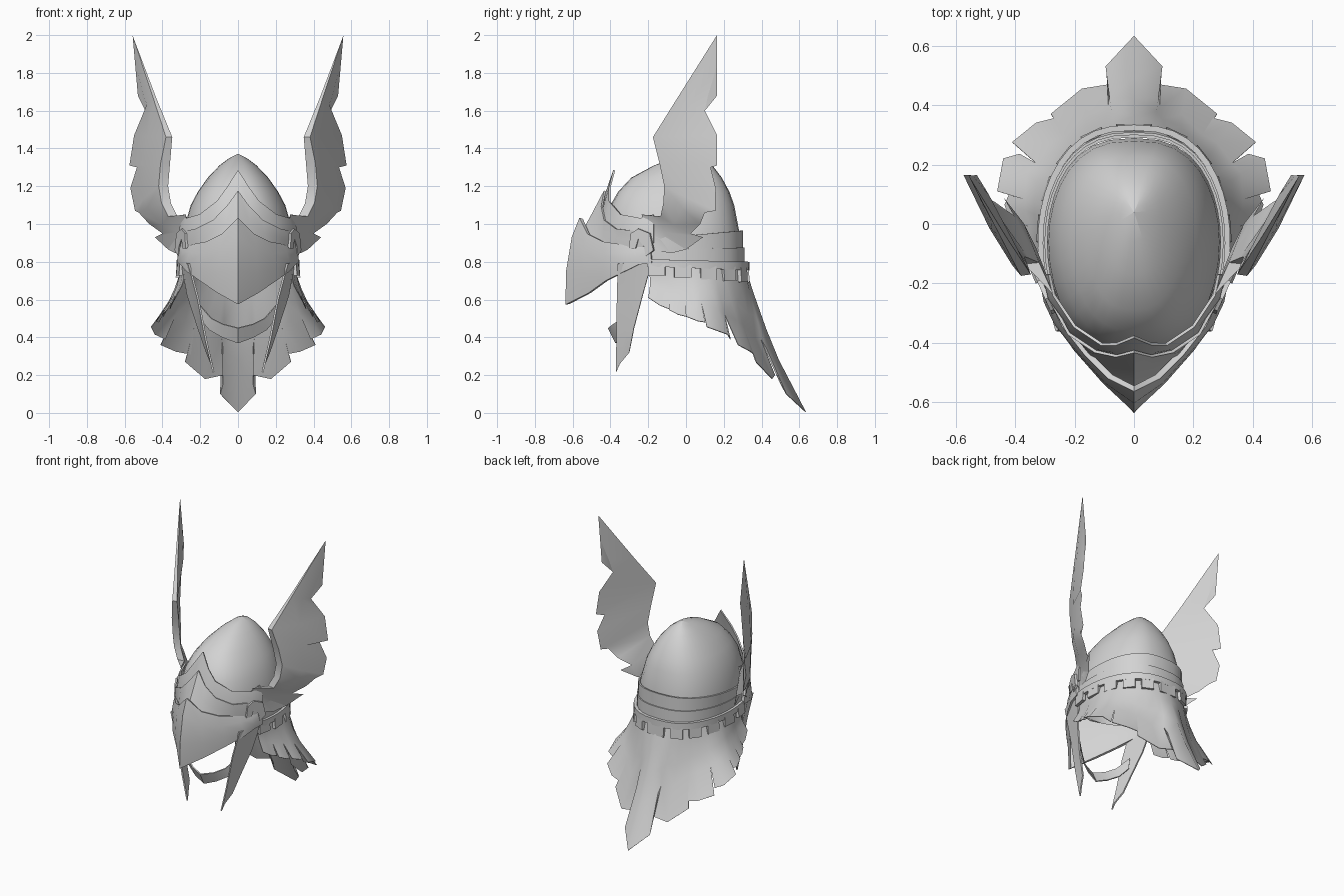
import bpy, math
from math import sin, cos, pi

if "Cube" in bpy.data.objects:
    bpy.data.objects.remove(bpy.data.objects["Cube"])

steel = bpy.data.materials.new("grey steel")
steel.diffuse_color = (0.65, 0.65, 0.65, 1)
steel.use_nodes = True
steel.node_tree.nodes["Principled BSDF"].inputs["Base Color"].default_value = steel.diffuse_color


def make(name, verts, faces, smooth=None, thick=0, mirror=False):
    me = bpy.data.meshes.new(name)
    me.from_pydata(verts, [], faces)
    me.materials.append(steel)
    ob = bpy.data.objects.new(name, me)
    bpy.context.collection.objects.link(ob)
    bpy.ops.object.select_all(action='DESELECT')
    ob.select_set(True)
    bpy.context.view_layer.objects.active = ob
    if mirror:
        m = ob.modifiers.new("mirror", 'MIRROR')
        m.merge_threshold = 0.001
        bpy.ops.object.modifier_apply(modifier="mirror")
    bpy.ops.object.mode_set(mode='EDIT')
    bpy.ops.mesh.select_all(action='SELECT')
    bpy.ops.mesh.remove_doubles(threshold=.0005)
    bpy.ops.mesh.normals_make_consistent(inside=False)
    bpy.ops.object.mode_set(mode='OBJECT')
    if thick:
        s = ob.modifiers.new("thickness", 'SOLIDIFY')
        s.thickness = thick
        s.offset = 0
        bpy.ops.object.modifier_apply(modifier="thickness")
    if smooth:
        bpy.ops.object.shade_smooth_by_angle(angle=math.radians(smooth))
    return ob


def loft(name, cols, closed=False, **kw):
    """Skin equal-length columns of points."""
    n = len(cols[0])
    verts = [p for c in cols for p in c]
    faces = []
    for i in range(len(cols) if closed else len(cols) - 1):
        a, b = i * n, (i + 1) % len(cols) * n
        faces += [(a + j, b + j, b + j + 1, a + j + 1) for j in range(n - 1)]
    return make(name, verts, faces, **kw)


def mean(p, q):
    return [(a + b) / 2 for a, b in zip(p, q)]


def around(t, w, front, back, z, y0=-.06):
    """Point on the helmet outline; t = 0 at the back, pi at the front."""
    c = cos(t)
    x = w * math.copysign(abs(sin(t)) ** 0.78, sin(t))
    y = y0 + (back - y0) * c if c > 0 else y0 + (y0 - front) * c
    return (x, y, z)


# Skull dome: rings of half width, front, back, height, centre
rings = [(.295, -.42, .29, .84, -.06), (.288, -.43, .28, .97, -.06),
         (.25, -.40, .255, 1.1, -.06), (.213, -.36, .23, 1.17, -.05),
         (.16, -.29, .19, 1.245, -.03), (.098, -.17, .14, 1.31, 0),
         (.045, -.06, .095, 1.35, .03), (.0005, .0395, .0405, 1.372, .04)]
N = 32
loft("dome", [[around(2 * pi * i / N, *r) for r in rings] for i in range(N)],
     closed=True, smooth=50)

# Beaked visor: half columns from the centre ridge to the temple
loft("beaked_visor", [
    [(0, -.555, 1.03), (0, -.595, .93), (0, -.625, .75), (0, -.628, .575)],
    [(.08, -.515, .945), (.09, -.53, .86), (.098, -.53, .74), (.1, -.51, .635)],
    [(.16, -.435, .905), (.18, -.43, .84), (.19, -.425, .77), (.195, -.42, .70)],
    [(.235, -.34, .89), (.25, -.335, .85), (.262, -.33, .80), (.265, -.32, .75)],
    [(.265, -.28, .87), (.285, -.27, .85), (.295, -.26, .82), (.295, -.25, .785)],
    [(.30, -.19, .94), (.305, -.19, .89), (.31, -.185, .85), (.31, -.18, .795)],
], mirror=True, thick=.02, smooth=30)

# Two layered brow plates rising to a central point
loft("lower_brow", [
    [(0, -.43, 1.175), (0, -.49, 1.06), (0, -.55, .95)],
    [(.06, -.445, 1.09), (.06, -.475, 1.0), (.07, -.51, .90)],
    [(.13, -.43, 1.02), (.14, -.435, .95), (.15, -.44, .87)],
    [(.22, -.37, .975), (.23, -.35, .92), (.23, -.34, .86)],
    [(.29, -.24, .96), (.30, -.23, .91), (.30, -.22, .85)],
], mirror=True, thick=.01, smooth=30)
loft("upper_brow", [
    [(0, -.38, 1.285), (0, -.42, 1.17), (0, -.45, 1.06)],
    [(.06, -.405, 1.19), (.06, -.43, 1.1), (.06, -.445, 1.03)],
    [(.11, -.405, 1.12), (.12, -.42, 1.05), (.13, -.425, .98)],
    [(.20, -.345, 1.05), (.21, -.35, 1.0), (.22, -.355, .94)],
    [(.27, -.24, 1.03), (.285, -.25, .98), (.29, -.25, .92)],
    [(.285, -.17, 1.05), (.305, -.17, .98), (.305, -.17, .90)],
], mirror=True, thick=.01, smooth=30)

# Temple hooks joining visor and wing
hook = [(-.30, .87), (-.29, .95), (-.25, .975), (-.19, .95), (-.17, .86),
        (-.21, .83), (-.22, .88), (-.25, .92), (-.265, .87)]
make("temple_hook", [(.315 + (y + .2) * .45, y, z) for y, z in hook],
     [tuple(range(len(hook)))], mirror=True, thick=.016)

# Wings: leading-edge points paired with feathered trailing-edge points
lead = [(.285, -.20, .87), (.28, -.21, .95), (.275, -.23, 1.05), (.32, -.13, 1.04),
        (.355, -.115, 1.11), (.37, -.11, 1.2), (.36, -.135, 1.32),
        (.348, -.17, 1.46), (.43, -.045, 1.66), (.558, .163, 1.998)]
trail = [(.33, -.08, .845), (.37, 0, .865), (.44, .09, .93), (.40, .025, .95),
         (.47, .075, 1.0), (.525, .10, 1.06), (.545, .155, 1.07), (.57, .158, 1.19),
         (.535, .13, 1.30), (.575, .165, 1.31), (.55, .165, 1.47), (.49, .10, 1.60),
         (.53, .165, 1.68)]
nl = len(lead)
ends = [0, 0, 1, 3, 5, 6, 8, 10, 11, 12]
# the leading edge is a wide bevel, the outer face bulges, the trailing edge is sharp
outer = [(x + .05 * (1 - max(0, i - 6) / 3) * (i > 2), y - .005, z)
         for i, (x, y, z) in enumerate(lead[:-1])] + [lead[-1]]
mid = []
for i, o in enumerate(outer):
    x, y, z = mean(o, trail[ends[i]])
    bulge = .018 if 2 < i < 9 else 0
    mid.append((x + .84 * bulge, y - .53 * bulge, z))
faces = []
for i in range(nl - 1):
    run = [3 * nl + k for k in range(ends[i + 1], ends[i] - 1, -1)]
    o, m = nl + i, 2 * nl + i
    faces += [[i, i + 1] + run, [o + 1, o, m, m + 1],
              ([m, m + 1] + run)[::-1], [i + 1, i, o, o + 1]]
make("wing", lead + outer + mid + trail, faces, mirror=True, smooth=35)


# Rear bands wrapping the skull: heights given at the front and the back
def band(name, t_max, w, back, top, bottom, thick):
    cols = []
    for i in range(25):
        t = -t_max + 2 * t_max * i / 24
        k = (1 + cos(t)) / 2
        cols.append([around(t, w, -.45, back, z[0] + (z[1] - z[0]) * k)
                     for z in (top, bottom)])
    loft(name, cols, thick=thick, smooth=30)


band("upper_band", 1.9, .297, .297, (.90, .965), (.84, .87), .01)
band("middle_band", 1.9, .303, .305, (.86, .875), (.76, .79), .01)
band("rim_band", 1.95, .315, .325, (.82, .80), (.785, .755), .02)

# Square teeth hanging from the rim band
verts, faces = [], []
teeth = 11
for i in range(teeth):
    t = -1.82 + 3.64 * i / (teeth - 1)
    for s in (-.12, .12):
        k = (1 + cos(t)) / 2
        verts.append(around(t + s, .315, -.45, .325, .80 - .03 * k))
        verts.append(around(t + s, .32, -.45, .33, .75 - .06 * k))
    b = i * 4
    faces.append((b, b + 2, b + 3, b + 1))
make("rim_teeth", verts, faces, thick=.02)

# Neck curtain: one flared sheet whose hem is split into feathers
feathers = [
    (0, .30, [(0, .633, .005), (.095, .53, .10), (.08, .50, .155)]),
    (.30, .66, [(.08, .47, .20), (.175, .455, .18), (.28, .37, .27)]),
    (.66, .98, [(.25, .36, .31), (.33, .34, .325), (.41, .275, .36)]),
    (.98, 1.26, [(.385, .235, .39), (.44, .22, .415), (.46, .11, .455)]),
    (1.26, 1.48, [(.42, .10, .48), (.435, .065, .485), (.415, 0, .51)]),
    (1.48, 1.68, [(.395, 0, .51), (.40, -.04, .52), (.375, -.09, .545)]),
    (1.68, 1.95, [(.36, -.09, .55), (.355, -.14, .57), (.33, -.20, .61)]),
]


def drop(t, hem, f):
    top = around(t, .298, -.45, .305, .79)
    sag = 1 - .24 * f * (1 - f)
    x, y, z = [a + (b - a) * f for a, b in zip(top, hem)]
    return (x * sag, y * sag, z)


verts, faces = [], []
for n, (t0, t1, hem) in enumerate(feathers):
    # neighbouring feathers share their upper edges
    first = mean(feathers[n - 1][2][2], hem[0]) if n else hem[0]
    last = mean(hem[2], feathers[n + 1][2][0]) if n < len(feathers) - 1 else hem[2]
    base = len(verts)
    for j, shared in enumerate((first, hem[1], last)):
        t = t0 + (t1 - t0) * j / 2
        verts += [drop(t, shared, f) for f in (0, .22, .44, .65)] + [hem[j]]
    for j in range(2):
        for k in range(4):
            a = base + j * 5 + k
            faces.append((a, a + 5, a + 6, a + 1))
make("neck_curtain", verts, faces, mirror=True, thick=.004, smooth=55)

# Pointed cheek guards
loft("cheek_guard", [
    [(.26, -.36, .79), (.21, -.365, .60), (.168, -.368, .38), (.13, -.37, .215)],
    [(.285, -.27, .80), (.235, -.29, .60), (.19, -.32, .42), (.14, -.35, .26)],
    [(.30, -.18, .80), (.265, -.23, .62), (.21, -.275, .45), (.165, -.30, .32)],
], mirror=True, thick=.01, smooth=30)

# Chin strap joining the cheek guards
loft("chin_strap", [
    [(0, -.41, .45), (0, -.37, .37)],
    [(.08, -.385, .47), (.08, -.35, .40)],
    [(.14, -.34, .50), (.15, -.32, .44)],
    [(.21, -.29, .58), (.20, -.29, .50)],
], mirror=True, thick=.008, smooth=20)
